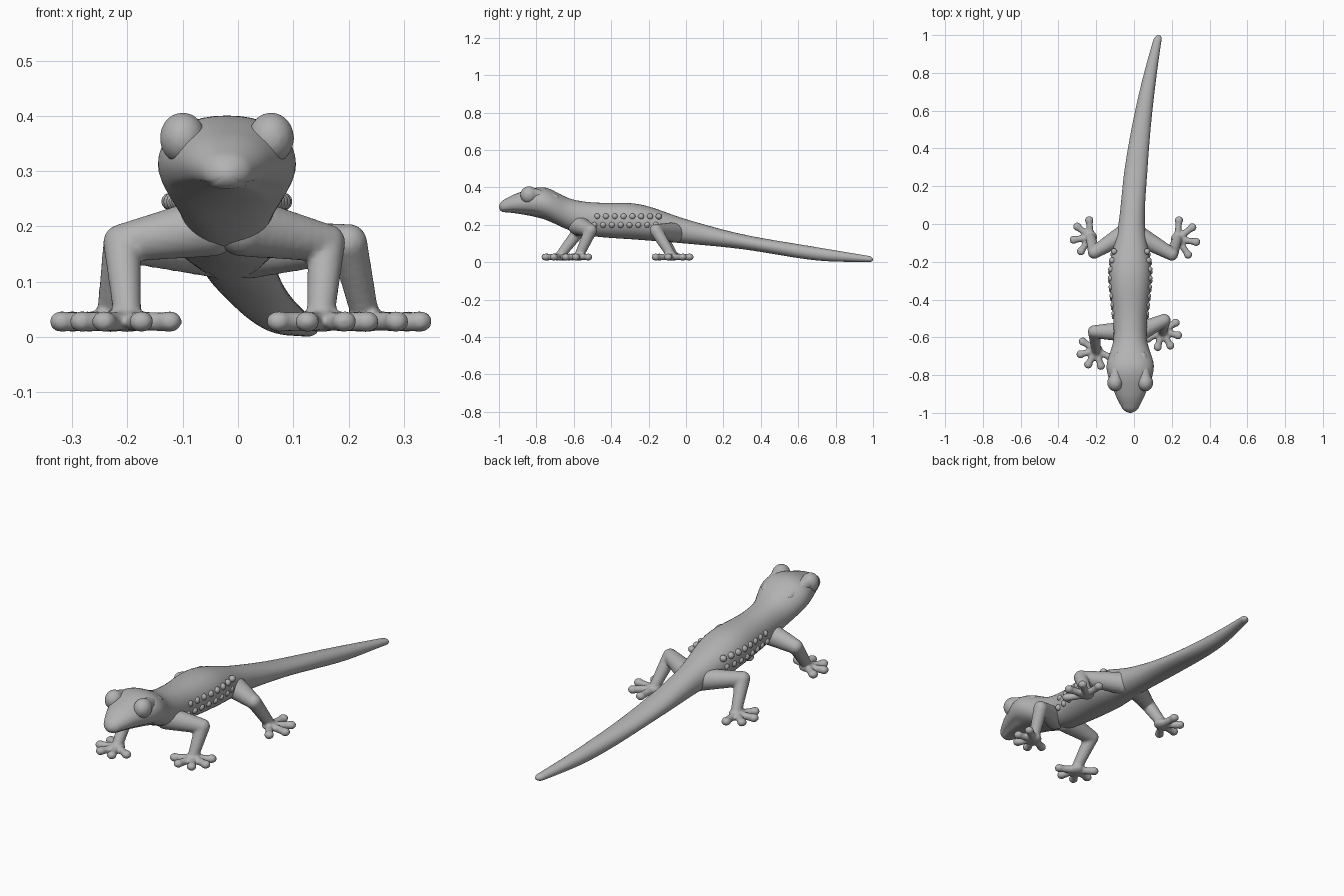
import bpy, bmesh, math
from mathutils import Vector, Matrix

cube = bpy.data.objects.get("Cube")
if cube:
    bpy.data.objects.remove(cube)

skin = bpy.data.materials.new("lizard grey")
skin.use_nodes = True
grey = (.45, .45, .45, 1)
skin.diffuse_color = grey
skin.node_tree.nodes["Principled BSDF"].inputs["Base Color"].default_value = grey


def finish(bm, name, fuse=True):
    """Turn the bmesh into a smooth object, fusing overlapping balls if asked."""
    bmesh.ops.recalc_face_normals(bm, faces=bm.faces)
    for face in bm.faces:
        face.smooth = True
    mesh = bpy.data.meshes.new(name)
    bm.to_mesh(mesh)
    bm.free()
    mesh.materials.append(skin)
    part = bpy.data.objects.new(name, mesh)
    bpy.context.collection.objects.link(part)
    if fuse:
        remesh = part.modifiers.new("Fuse", 'REMESH')
        remesh.mode = 'VOXEL'
        remesh.voxel_size = .006
        remesh.use_smooth_shade = True
        soften = part.modifiers.new("Soften", 'SMOOTH')
        soften.iterations = 6


def ball(bm, centre, radius, scale=(1, 1, 1)):
    matrix = Matrix.Translation(centre) @ Matrix.Diagonal((*scale, 1))
    bmesh.ops.create_uvsphere(bm, u_segments=16, v_segments=10, radius=radius, matrix=matrix)


def tube(bm, points, steps=9):
    """Chain of balls through points given as x, y, z, radius."""
    for start, end in zip(points, points[1:]):
        for i in range(steps + 1):
            x, y, z, radius = Vector(start).lerp(Vector(end), i / steps)
            ball(bm, (x, y, z), radius)


def spine_x(y):
    """The trunk is straight and the tail sweeps to the left."""
    return .15 * max(0, (y + .3) / 1.3) ** 2 - .02


# Body stations from nose to tail tip: y, half width, bottom, top
stations = [Vector(s) for s in (
    (-1, .03, .27, .32), (-.9, .08, .26, .37), (-.76, .125, .23, .4),
    (-.62, .09, .17, .34), (-.5, .09, .14, .32), (-.25, .11, .12, .31),
    (0, .07, .1, .23), (.3, .06, .07, .15), (.7, .04, .01, .08), (1, .02, 0, .03))]


def station_at(y):
    """Smooth interpolation between the body stations."""
    last = len(stations) - 1
    i = max(k for k in range(last) if stations[k][0] <= y)
    a, b = stations[i], stations[i + 1]
    before, after = stations[max(i - 1, 0)], stations[min(i + 2, last)]
    span = b[0] - a[0]
    slope_a = (b - before) / (b[0] - before[0]) * span
    slope_b = (after - a) / (after[0] - a[0]) * span
    t = (y - a[0]) / span
    ease = t * t * (3 - 2 * t)
    return a.lerp(b, ease) + slope_a * t * (1 - t) ** 2 - slope_b * t * t * (1 - t)


# Head, trunk and tail in one sweep, rounded at both tips
bm = bmesh.new()
rings, sides = [], 40
count = 100
for k in range(1, count):
    y = -math.cos(math.pi * k / count)
    half, bottom, top = station_at(y)[1:]
    tip = min((1 - abs(y)) / .025, 1)
    rounding = math.sqrt(1 - (1 - tip) ** 2)
    ring = []
    for i in range(sides):
        angle = math.tau * i / sides
        across, up = math.cos(angle), math.sin(angle)
        across = math.copysign(abs(across) ** .9, across)
        # Mouth line pressed into the sides of the snout
        mouth = y < -.78 and -.75 < up < -.65
        reach = rounding * (.94 if mouth else 1)
        ring.append(bm.verts.new((spine_x(y) + half * across * reach, y,
                                  (bottom + top + (top - bottom) * up * reach) / 2)))
    rings.append(ring)
for ring, following in zip(rings, rings[1:]):
    for i in range(sides):
        bm.faces.new((ring[i - 1], ring[i], following[i], following[i - 1]))
bm.faces.new(rings[0])
bm.faces.new(rings[-1])
finish(bm, "body", fuse=False)

for side, name in ((-1, "right"), (1, "left")):
    # Eye bulge with the brow ridge running back from it
    bm = bmesh.new()
    eye_x = side * .08 - .02
    ball(bm, (eye_x, -.84, .36), .047, (.9, 1, 1))
    tube(bm, [(eye_x, -.84, .37, .035), (eye_x - side * .015, -.7, .34, .025)])
    finish(bm, name + "_eye")

    # Two rows of skin folds along the flank
    bm = bmesh.new()
    for row in range(2):
        for i in range(8):
            y = -.49 + (i + row / 3) * .047
            half = station_at(y)[1]
            ball(bm, (spine_x(y) + side * (half - .008), y, .2 + row * .045), .018)
    finish(bm, name + "_flank_folds")


def leg(name, hip, knee, ankle, heading, toe_count, toe_length):
    """Bent leg with toes fanned about a heading in degrees."""
    bm = bmesh.new()
    tube(bm, [(*hip, .055), (*knee, .035), (*ankle, .026)])
    x, y, z = ankle
    ball(bm, (x, y, z - .01), .036, (1, 1, .6))
    for i in range(toe_count):
        angle = math.radians(heading + 47 * (i - (toe_count - 1) / 2))
        tip_x = x + toe_length * math.cos(angle)
        tip_y = y + toe_length * math.sin(angle)
        tube(bm, [(x, y, .03, .018), (tip_x, tip_y, .027, .018)])
        ball(bm, (tip_x, tip_y, .028), .023, (1, 1, .85))
    finish(bm, name)


front, hind = -60, 15
leg("front_right_leg", (-.05, -.57, .2), (-.21, -.57, .17), (-.2, -.67, .04),
    180 - front, 5, .085)
leg("front_left_leg", (.01, -.58, .2), (.16, -.51, .17), (.15, -.57, .04),
    front, 5, .085)
leg("hind_right_leg", (-.03, -.04, .16), (-.21, -.15, .17), (-.23, -.07, .04),
    180 - hind, 4, .09)
leg("hind_left_leg", (.02, -.06, .16), (.2, -.16, .17), (.23, -.08, .04),
    hind, 4, .1)
